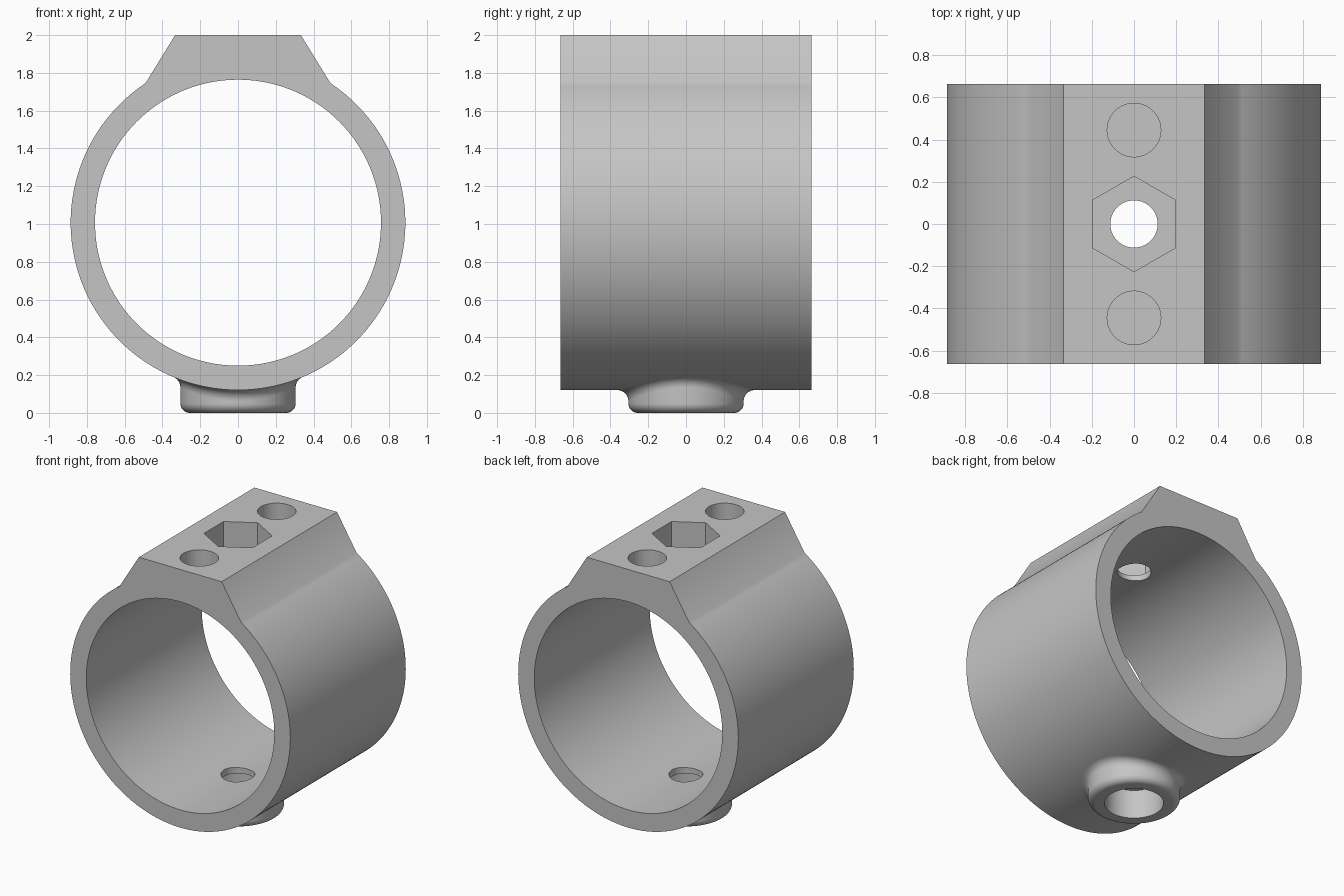
import bpy, bmesh, math
from mathutils import Vector

if "Cube" in bpy.data.objects:
    bpy.data.objects.remove(bpy.data.objects["Cube"])

CZ, R_OUT, R_IN, HALF = 1.007, 0.886, 0.757, 0.664
BOSS_R, EDGE, FIL = 0.305, 0.05, 0.06

grey = bpy.data.materials.new("grey plastic")
grey.diffuse_color = (0.56, 0.56, 0.56, 1)
grey.use_nodes = True
grey.node_tree.nodes["Principled BSDF"].inputs["Base Color"].default_value = grey.diffuse_color


def make(name, bm):
    bmesh.ops.recalc_face_normals(bm, faces=bm.faces)
    me = bpy.data.meshes.new(name)
    bm.to_mesh(me)
    bm.free()
    ob = bpy.data.objects.new(name, me)
    bpy.context.collection.objects.link(ob)
    me.materials.append(grey)
    return ob


def loft(name, loops):
    """Closed solid through equal-length loops, capped at both ends."""
    bm = bmesh.new()
    rows = [[bm.verts.new(p) for p in loop] for loop in loops]
    n = len(rows[0])
    for a, b in zip(rows, rows[1:]):
        for i in range(n):
            j = (i + 1) % n
            bm.faces.new((a[i], a[j], b[j], b[i]))
    bm.faces.new(rows[0])
    bm.faces.new(rows[-1])
    return make(name, bm)


def circle(r, n, start=0.0):
    return [(r * math.cos(start + 2 * math.pi * i / n),
             r * math.sin(start + 2 * math.pi * i / n)) for i in range(n)]


def upright(name, r, z0, z1, n=64, y=0.0, start=0.0):
    pts = circle(r, n, start)
    return loft(name, [[(a, b + y, z) for a, b in pts] for z in (z0, z1)])


# Clamp body: round outline with a flat-topped mounting pad
a0 = math.acos(0.49 / R_OUT)
steps = 180
sweep = math.pi + 2 * a0
outline = [(0.333, 2.0)]
for i in range(steps + 1):
    a = a0 - sweep * i / steps
    outline.append((R_OUT * math.cos(a), CZ + R_OUT * math.sin(a)))
outline.append((-0.333, 2.0))
body = loft("clamp_ring", [[(x, y, z) for x, z in outline] for y in (-HALF, HALF)])

# Lower boss: rounded rim, straight wall, fillet rolled against the ring
N = 96
axis = circle(1, N)
loops = []
for k in range(9):
    t = math.pi / 2 * k / 8
    r, z = BOSS_R - EDGE + EDGE * math.sin(t), EDGE - EDGE * math.cos(t)
    loops.append([(r * c, r * s, z) for c, s in axis])
arcs = []
for c, s in axis:
    x, y = (BOSS_R + FIL) * c, (BOSS_R + FIL) * s
    centre = Vector((x, y, CZ - math.sqrt((R_OUT + FIL) ** 2 - x * x)))
    to_wall = Vector((-c, -s, 0))
    to_ring = Vector((-x, 0, CZ - centre.z)).normalized()
    arc = [centre + FIL * to_wall.slerp(to_ring, k / 10) for k in range(11)]
    arc.append(arc[-1] + to_ring * 0.04)
    arcs.append(arc)
loops += [[arc[k] for arc in arcs] for k in range(12)]
# close the top inside the ring wall
loops.append([(0.2 * c, 0.2 * s, 0.4) for c, s in axis])
boss = loft("lower_boss", loops)

# Cutters: bore, bolt hole, nut pocket, magnet pockets, boss recess
bore = loft("bore_cutter", [[(a, y, b + CZ) for a, b in circle(R_IN, 192)] for y in (-1, 1)])
cutters = [
    bore,
    upright("bolt_cutter", 0.112, -0.5, 2.5),
    upright("nut_cutter", 0.226, 1.8, 2.3, 6, 0, math.pi / 2),
    upright("recess_cutter", 0.195, -0.3, 0.21),
] + [upright("pocket_cutter", 0.127, 1.8, 2.3, 64, y) for y in (-0.445, 0.445)]


def boolean(tool, op):
    m = body.modifiers.new(tool.name, 'BOOLEAN')
    m.operation, m.solver, m.object = op, 'EXACT', tool
    bpy.context.view_layer.objects.active = body
    bpy.ops.object.modifier_apply(modifier=m.name)
    bpy.data.objects.remove(tool, do_unlink=True)


boolean(boss, 'UNION')
for tool in cutters:
    boolean(tool, 'DIFFERENCE')

# Smooth curved walls, crisp machined edges
bpy.ops.object.select_all(action='DESELECT')
body.select_set(True)
bpy.context.view_layer.objects.active = body
bpy.ops.object.shade_smooth_by_angle(angle=math.radians(25))
